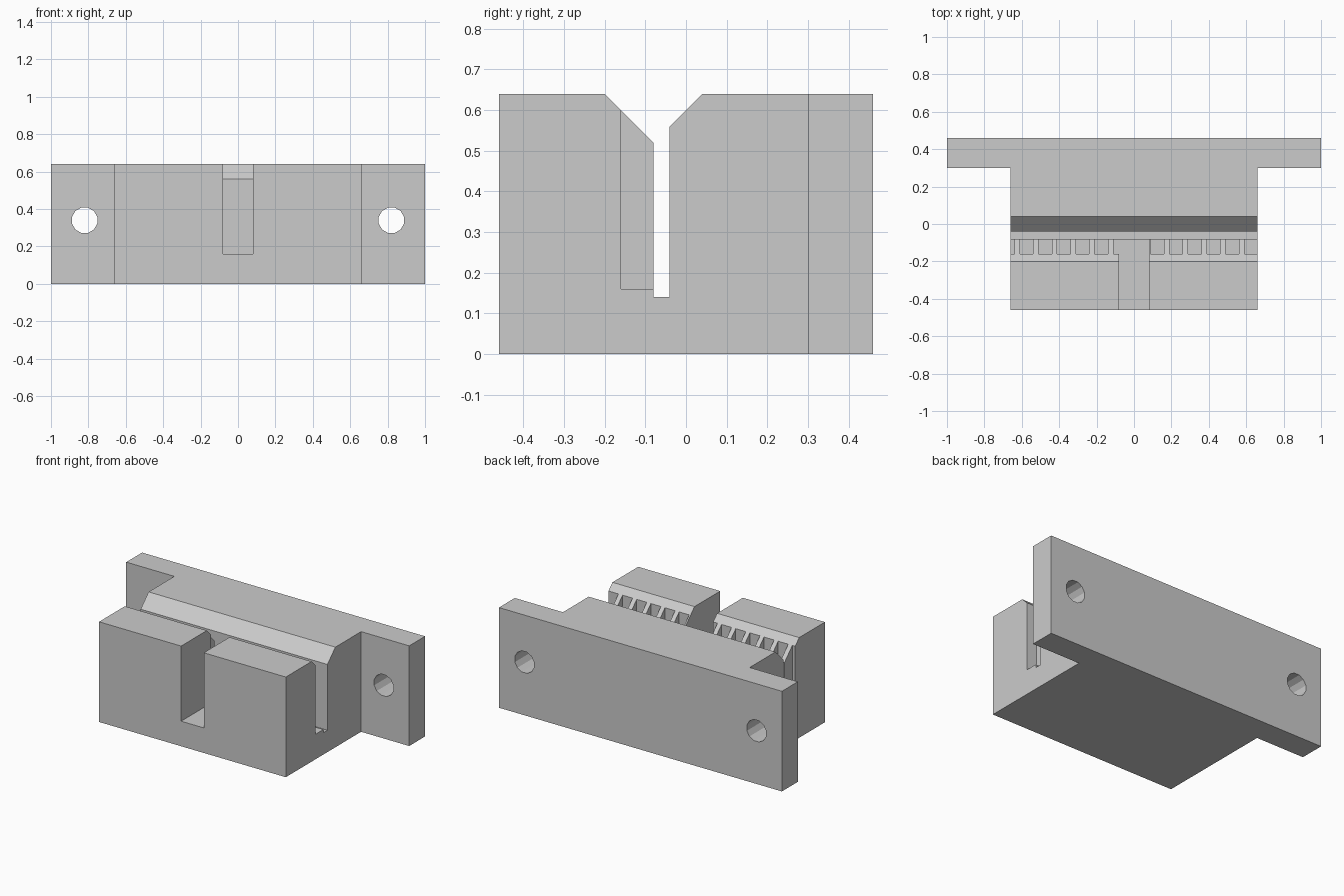
import bpy, bmesh, math
from mathutils import Vector

cube = bpy.data.objects.get("Cube")
if cube:
    bpy.data.objects.remove(cube)

grey = bpy.data.materials.new("plain_grey")
grey.use_nodes = True
COLOUR = (0.6, 0.6, 0.6, 1)
grey.diffuse_color = COLOUR
grey.node_tree.nodes["Principled BSDF"].inputs["Base Color"].default_value = COLOUR


def prism(bm, points, direction):
    """Extrude a flat polygon along a direction."""
    face = bm.faces.new([bm.verts.new(p) for p in points])
    out = bmesh.ops.extrude_face_region(bm, geom=[face], use_keep_orig=True)
    moved = [g for g in out["geom"] if isinstance(g, bmesh.types.BMVert)]
    bmesh.ops.translate(bm, verts=moved, vec=Vector(direction))


def box(bm, x0, x1, y0, y1, z0, z1):
    prism(bm, [(x0, y0, z0), (x1, y0, z0), (x1, y1, z0), (x0, y1, z0)], (0, 0, z1 - z0))


def finish(name, bm):
    bmesh.ops.recalc_face_normals(bm, faces=bm.faces)
    mesh = bpy.data.meshes.new(name)
    bm.to_mesh(mesh)
    bm.free()
    mesh.materials.append(grey)
    obj = bpy.data.objects.new(name, mesh)
    bpy.context.collection.objects.link(obj)
    return obj


W, D, H = 0.66, 0.46, 0.64
FLANGE_Y = 0.30
SLOT_FRONT, SLOT_BACK = -0.08, -0.04

# Block with mounting flange: T-shaped plan
bm = bmesh.new()
half = [(W, -D), (W, FLANGE_Y), (1, FLANGE_Y), (1, D)]
plan = half + [(-x, y) for x, y in reversed(half)]
prism(bm, [(x, y, 0) for x, y in plan], (0, 0, H))
body = finish("clamp_body", bm)

# Belt slot with flared mouth
bm = bmesh.new()
profile = [(SLOT_FRONT, 0.14), (SLOT_BACK, 0.14), (SLOT_BACK, 0.56),
           (0.06, 0.66), (-0.22, 0.66), (SLOT_FRONT, 0.52)]
prism(bm, [(-0.8, y, z) for y, z in profile], (1.6, 0, 0))
slot = finish("slot_cutter", bm)

# Tooth pockets along the front wall of the slot
bm = bmesh.new()
for i in range(14):
    x = -0.675 + 0.1 * i
    box(bm, x - 0.0355, x + 0.0355, -0.16, -0.06, 0.16, 0.7)
pockets = finish("tooth_pocket_cutter", bm)

# Central notch through the front wall
bm = bmesh.new()
box(bm, -0.08, 0.08, -0.6, -0.06, 0.16, 0.7)
notch = finish("front_notch_cutter", bm)

# Screw holes in the flange
bm = bmesh.new()
for side in (-1, 1):
    ring = []
    for i in range(12):
        a = math.tau * (i + 0.5) / 12
        ring.append((side * 0.82 + 0.07 * math.cos(a), 0.2, 0.34 + 0.07 * math.sin(a)))
    prism(bm, ring, (0, 0.4, 0))
holes = finish("screw_hole_cutter", bm)

# Apply the cuts, then drop the cutters
cutters = (slot, pockets, notch, holes)
for cutter in cutters:
    mod = body.modifiers.new(cutter.name, "BOOLEAN")
    mod.operation = "DIFFERENCE"
    mod.solver = "EXACT"
    mod.object = cutter
    cutter.hide_render = True
bpy.context.view_layer.update()
graph = bpy.context.evaluated_depsgraph_get()
result = bpy.data.meshes.new_from_object(body.evaluated_get(graph))
body.modifiers.clear()
body.data = result
result.name = "clamp_body"
for cutter in cutters:
    bpy.data.objects.remove(cutter)
